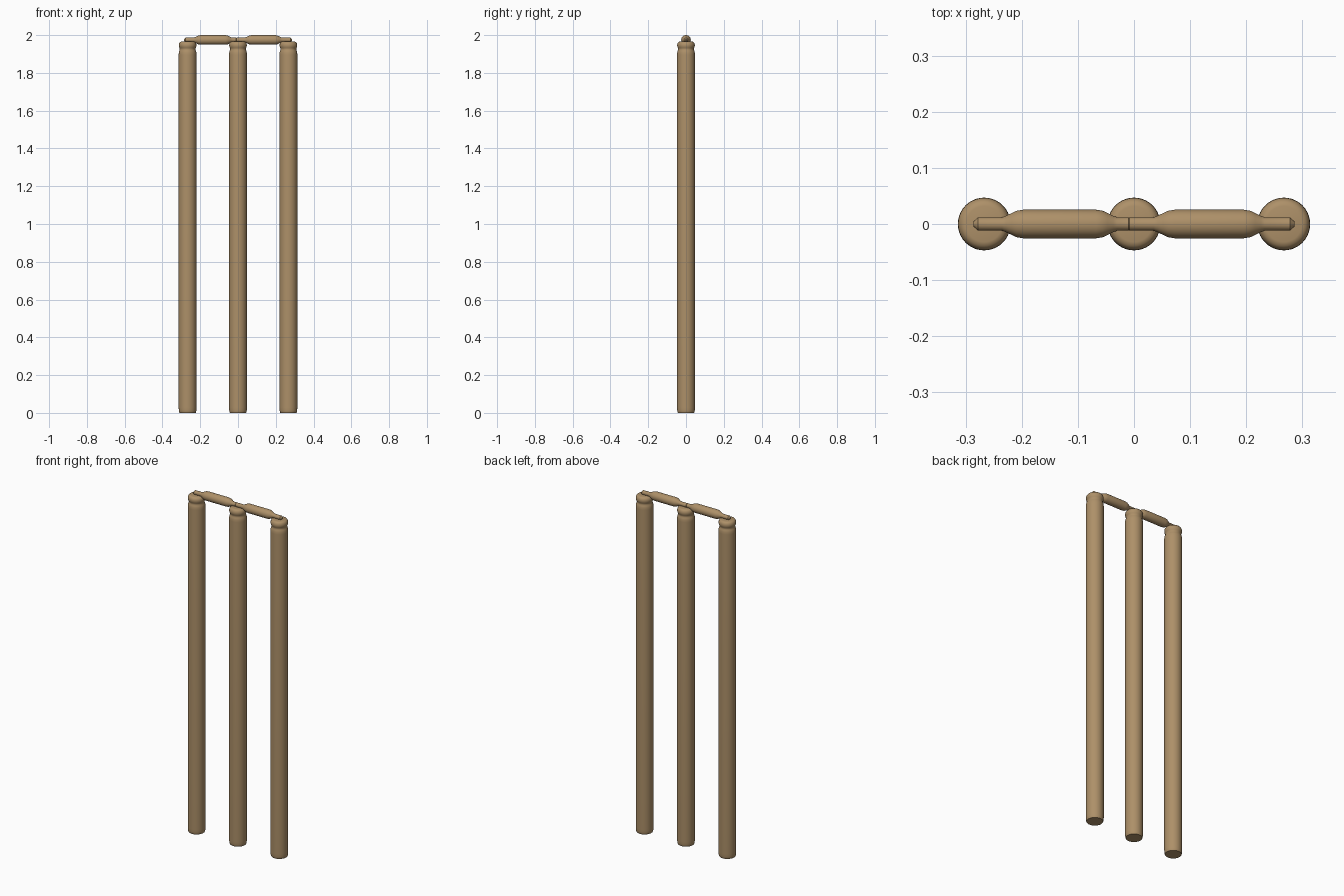
import bpy, bmesh, math
from mathutils import Matrix, Vector

if "Cube" in bpy.data.objects:
    bpy.data.objects.remove(bpy.data.objects["Cube"])

wood = bpy.data.materials.new("wood")
wood.diffuse_color = (0.42, 0.28, 0.14, 1)
wood.use_nodes = True
wood.node_tree.nodes["Principled BSDF"].inputs["Base Color"].default_value = wood.diffuse_color


def turned(name, profile, loc, along_x=False, sides=40):
    """Turn a (radius, height) profile around z, or around x."""
    bm = bmesh.new()
    rings = []
    for r, h in profile:
        rings.append([bm.verts.new((r * math.cos(2 * math.pi * i / sides),
                                    r * math.sin(2 * math.pi * i / sides), h))
                      for i in range(sides)])
    for a, b in zip(rings, rings[1:]):
        for i in range(sides):
            j = (i + 1) % sides
            bm.faces.new((a[i], a[j], b[j], b[i]))
    bm.faces.new(list(reversed(rings[0])))
    bm.faces.new(rings[-1])
    if along_x:
        bm.transform(Matrix.Rotation(math.pi / 2, 4, 'Y'))
    mesh = bpy.data.meshes.new(name)
    bm.to_mesh(mesh)
    bm.free()
    mesh.materials.append(wood)
    ob = bpy.data.objects.new(name, mesh)
    ob.location = loc
    bpy.context.collection.objects.link(ob)
    bpy.ops.object.select_all(action='DESELECT')
    ob.select_set(True)
    bpy.context.view_layer.objects.active = ob
    bpy.ops.object.shade_smooth_by_angle(angle=math.radians(40))
    return ob


# Stumps: long round posts with a waisted neck and a rounded head
stump = [(0.043, 0), (0.045, 0.004), (0.0465, 0.014), (0.047, 0.03),
         (0.047, 1.895), (0.0465, 1.908), (0.044, 1.917), (0.0415, 1.923),
         (0.0415, 1.929), (0.0445, 1.935), (0.0465, 1.942), (0.0465, 1.950),
         (0.044, 1.958), (0.039, 1.964), (0.032, 1.966)]
for side, x in (("left", -0.267), ("middle", 0), ("right", 0.267)):
    turned(side + "_stump", stump, (x, 0, 0))


# Bails: thick barrel tapering into a thin spigot at each end
def bail(name, x0, a, b, x1, chamfer0, chamfer1):
    s, R, t = 0.012, 0.0255, 0.034     # spigot radius, barrel radius, taper length
    taper = [(s, 0), (0.0145, 0.2), (0.0195, 0.5), (0.0235, 0.75), (R, 1.1)]
    prof = [(s - chamfer0, x0), (s, x0 + chamfer0)]
    prof += [(r, a + t * k) for r, k in taper]
    prof += [(r, b - t * k) for r, k in reversed(taper)]
    prof += [(s, x1 - chamfer1), (s - chamfer1, x1)]
    turned(name, prof, (0, 0, 1.9745), along_x=True, sides=32)


bail("left_bail", -0.286, -0.235, -0.030, -0.009, 0.008, 0.001)
bail("right_bail", -0.009, 0.035, 0.233, 0.286, 0.001, 0.008)
